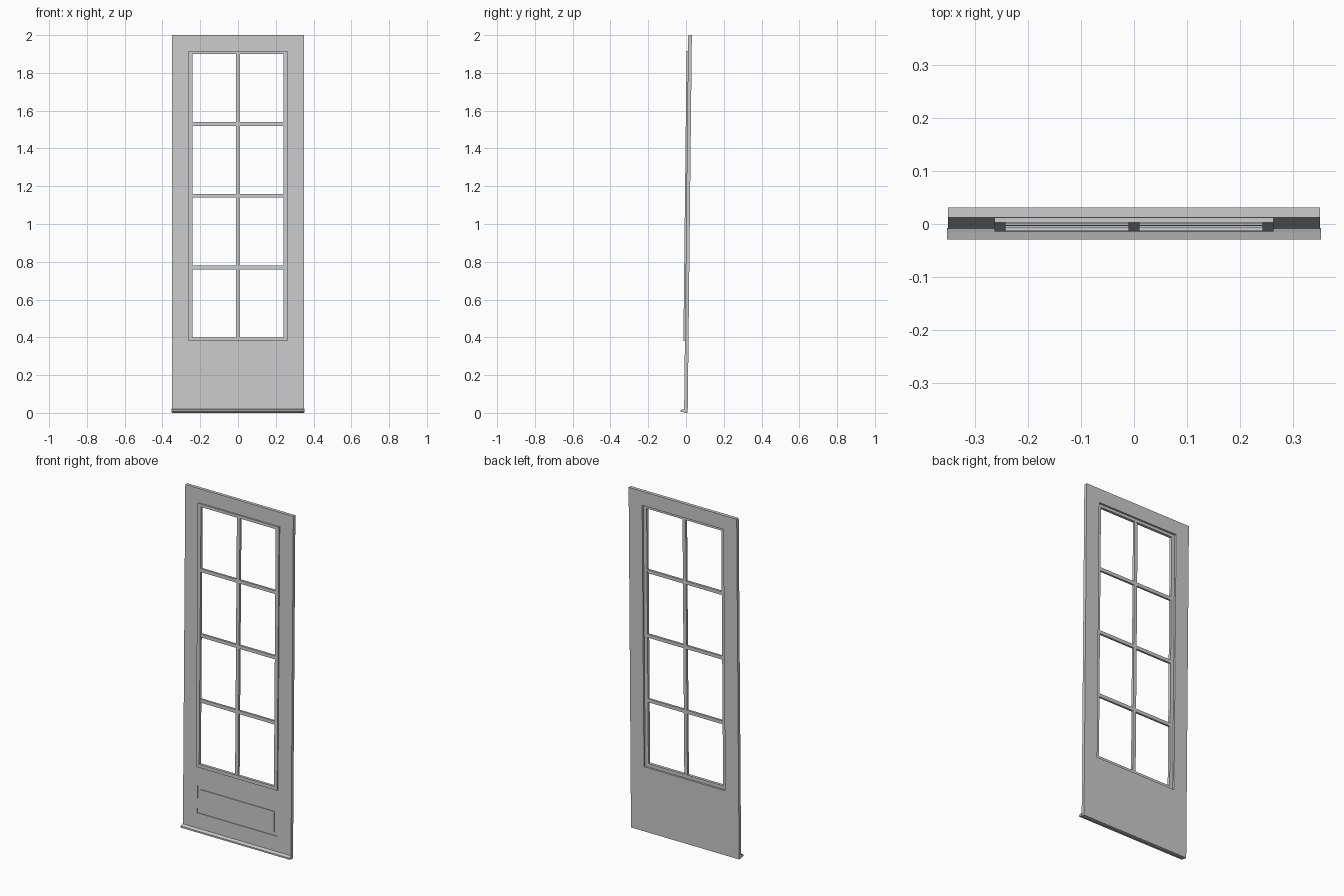
import bpy, bmesh, math
from mathutils import Matrix

if "Cube" in bpy.data.objects:
    bpy.data.objects.remove(bpy.data.objects["Cube"])

# The whole door leans back slightly
LEAN = Matrix.Rotation(-0.011, 4, 'X')
FRONT, BACK = -0.010, 0.009


def finish(name, bm):
    bmesh.ops.recalc_face_normals(bm, faces=bm.faces)
    bmesh.ops.transform(bm, matrix=LEAN, verts=bm.verts)
    me = bpy.data.meshes.new(name)
    bm.to_mesh(me)
    bm.free()
    ob = bpy.data.objects.new(name, me)
    bpy.context.collection.objects.link(ob)
    return ob


def ring(name, outer, inner, y0, y1):
    """Rectangular frame; outer and inner are (half width, z low, z high)."""
    bm = bmesh.new()

    def loop(r, y):
        w, a, b = r
        return [bm.verts.new((x, y, z)) for x, z in ((-w, a), (w, a), (w, b), (-w, b))]
    loops = [loop(outer, y0), loop(inner, y0), loop(inner, y1), loop(outer, y1)]
    for k in range(4):
        p, q = loops[k], loops[(k + 1) % 4]
        for i in range(4):
            j = (i + 1) % 4
            bm.faces.new((p[i], p[j], q[j], q[i]))
    return finish(name, bm)


def prism(name, profile, half):
    """Extrude a (y, z) profile across the width."""
    bm = bmesh.new()
    f = bm.faces.new([bm.verts.new((-half, y, z)) for y, z in profile])
    ext = bmesh.ops.extrude_face_region(bm, geom=[f])
    verts = [v for v in ext['geom'] if isinstance(v, bmesh.types.BMVert)]
    bmesh.ops.translate(bm, vec=(2 * half, 0, 0), verts=verts)
    return finish(name, bm)


def box(name, half, y0, y1, z0, z1):
    return prism(name, [(y0, z0), (y1, z0), (y1, z1), (y0, z1)], half)


# Door leaf with the window opening
leaf = ring("door_leaf", (0.35, 0, 2.0), (0.263, 0.38, 1.917), FRONT, BACK)

# Groove around the lower panel
cutter = ring("panel_groove_cutter", (0.258, 0.11, 0.27), (0.238, 0.13, 0.25),
              FRONT - 0.01, FRONT + 0.004)
cutter.hide_render = True
mod = leaf.modifiers.new("groove", 'BOOLEAN')
mod.operation = 'DIFFERENCE'
mod.solver = 'EXACT'
mod.object = cutter
bpy.context.view_layer.objects.active = leaf
bpy.ops.object.modifier_apply(modifier=mod.name)
bpy.data.objects.remove(cutter)

# Window surround standing proud of the leaf
ring("window_surround", (0.263, 0.38, 1.917), (0.242, 0.40, 1.900), FRONT - 0.008, FRONT + 0.008)

# Glazing bars: one upright, three crossbars
box("upright_bar", 0.010, FRONT - 0.007, FRONT + 0.007, 0.395, 1.905)
for i, z in enumerate((0.77, 1.15, 1.53)):
    box(f"crossbar_{i + 1}", 0.247, FRONT - 0.006, FRONT + 0.006, z - 0.010, z + 0.010)

# Weather strip along the bottom front
prism("weather_strip", [(FRONT + 0.002, 0.001), (FRONT + 0.002, 0.022), (-0.016, 0.019),
                        (-0.029, 0.015), (-0.029, 0.006), (-0.016, 0.004)], 0.352)
